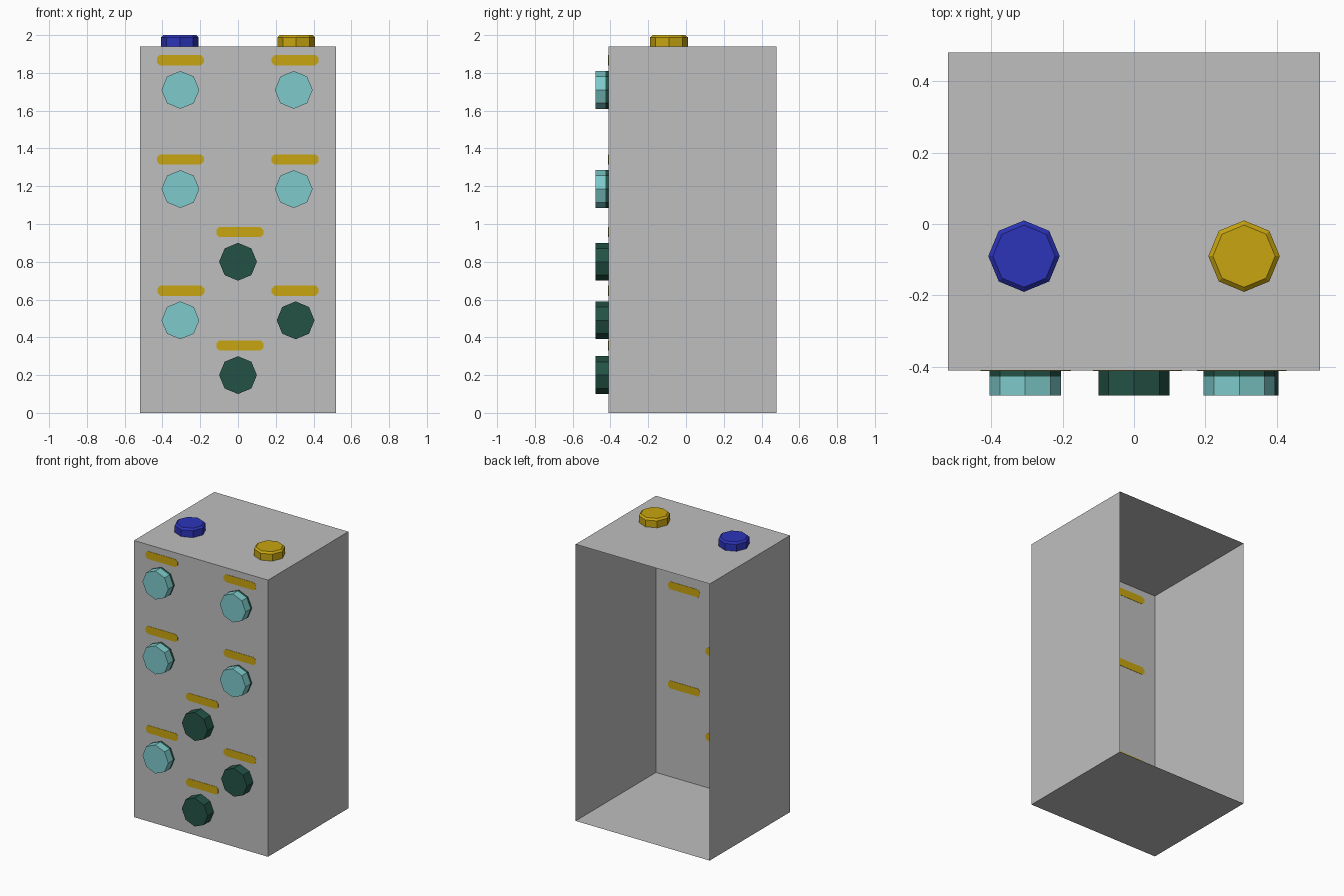
import bpy, bmesh, math
from mathutils import Matrix

if "Cube" in bpy.data.objects:
    bpy.data.objects.remove(bpy.data.objects["Cube"])

FRONT, BACK, TOP, HALF_W = -0.41, 0.48, 1.94, 0.52


def material(name, rgb):
    m = bpy.data.materials.new(name)
    m.diffuse_color = (*rgb, 1)
    m.use_nodes = True
    m.node_tree.nodes["Principled BSDF"].inputs["Base Color"].default_value = m.diffuse_color
    return m


GREY = material("grey_panel", (0.52, 0.52, 0.52))
AQUA = material("pale_aqua", (0.209, 0.591, 0.597))
GREEN = material("dark_green", (0.017, 0.084, 0.061))
YELLOW = material("mustard_yellow", (0.578, 0.376, 0.005))
BLUE = material("deep_blue", (0.025, 0.034, 0.485))


def finish(name, bm, mats):
    mesh = bpy.data.meshes.new(name)
    bm.to_mesh(mesh)
    bm.free()
    for m in mats:
        mesh.materials.append(m)
    ob = bpy.data.objects.new(name, mesh)
    bpy.context.collection.objects.link(ob)
    return ob


def octagon_knob(name, profile, mats, matrix):
    """Stack of octagon rings (radius, height, band material), capped at the end."""
    bm = bmesh.new()
    rings = []
    for r, h, _ in profile:
        rings.append([bm.verts.new((r * math.cos(i * math.pi / 4),
                                    r * math.sin(i * math.pi / 4), h)) for i in range(8)])
    for k in range(len(rings) - 1):
        a, b = rings[k], rings[k + 1]
        for i in range(8):
            j = (i + 1) % 8
            bm.faces.new((a[i], a[j], b[j], b[i])).material_index = profile[k + 1][2]
    bm.faces.new(rings[-1]).material_index = profile[-1][2]
    bm.transform(matrix)
    finish(name, bm, mats)


def label(name, x, z):
    """Thin bar with clipped corners, showing on both sides of the front panel."""
    w, h, c, t = 0.125, 0.027, 0.016, 0.002
    corners = [(w, h - c), (w - c, h), (c - w, h), (-w, h - c),
               (-w, c - h), (c - w, -h), (w - c, -h), (w, c - h)]
    bm = bmesh.new()
    face = bm.faces.new([bm.verts.new((x + u, FRONT - t, z + v)) for u, v in corners])
    out = bmesh.ops.extrude_face_region(bm, geom=[face], use_keep_orig=True)
    new = [g for g in out["geom"] if isinstance(g, bmesh.types.BMVert)]
    bmesh.ops.translate(bm, verts=new, vec=(0, 2 * t, 0))
    bmesh.ops.recalc_face_normals(bm, faces=bm.faces)
    finish(name, bm, [YELLOW])


# Cabinet shell, open at the back
bm = bmesh.new()
bmesh.ops.create_cube(bm, size=1)
bmesh.ops.delete(bm, geom=[f for f in bm.faces if f.normal.y > 0.5], context='FACES_ONLY')
bm.transform(Matrix.Translation((0, (FRONT + BACK) / 2, TOP / 2))
             @ Matrix.Diagonal((2 * HALF_W, BACK - FRONT, TOP, 1)))
finish("cabinet_shell", bm, [GREY])

# Front knobs: x, z, face colour, label x
knobs = [(-0.305, 1.71, AQUA, -0.305), (0.295, 1.71, AQUA, 0.302),
         (-0.305, 1.185, AQUA, -0.305), (0.295, 1.185, AQUA, 0.302),
         (-0.305, 0.49, AQUA, -0.302), (0.305, 0.49, GREEN, 0.302),
         (0.0, 0.80, GREEN, 0.01), (0.0, 0.20, GREEN, 0.01)]
for n, (x, z, mat, lx) in enumerate(knobs, 1):
    place = Matrix.Translation((x, FRONT, z)) @ Matrix.Rotation(math.pi / 2, 4, 'X')
    if mat is AQUA:   # dark collar next to the panel
        octagon_knob(f"aqua_knob_{n}", [(0.1, 0, 0), (0.1, 0.017, 0), (0.1, 0.07, 1)],
                     [GREEN, AQUA], place)
    else:
        octagon_knob(f"green_knob_{n}", [(0.1, 0, 0), (0.1, 0.07, 0)], [GREEN], place)
    label(f"label_bar_{n}", lx, z + 0.157)

# Bevelled buttons on top
for name, x, mat in (("blue_top_button", -0.308, BLUE), ("yellow_top_button", 0.308, YELLOW)):
    octagon_knob(name, [(0.1, 0, 0), (0.1, 0.048, 0), (0.087, 0.06, 0)], [mat],
                 Matrix.Translation((x, -0.09, TOP)))
